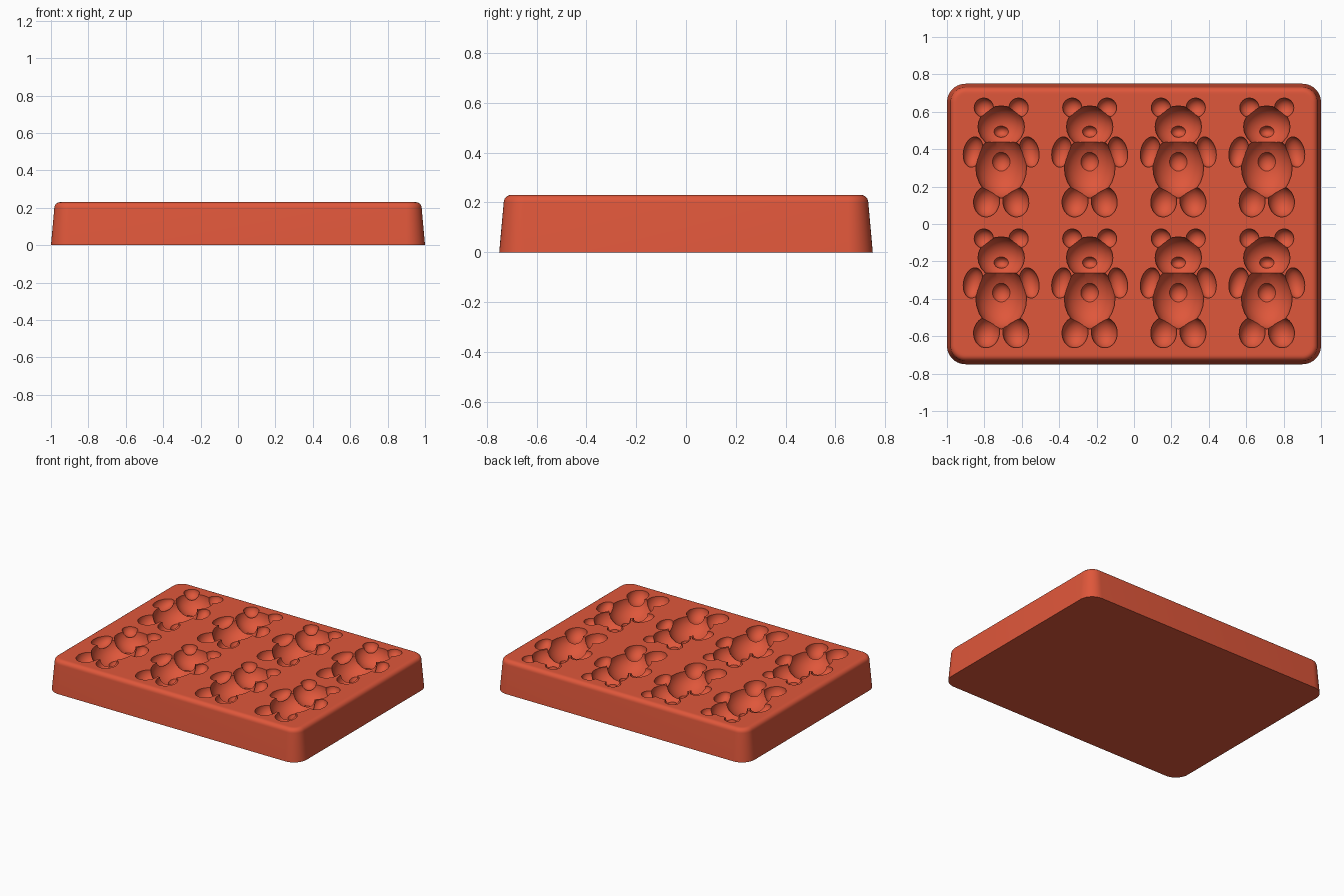
import bpy, bmesh
from math import sin, cos, pi, radians
from mathutils import Matrix, Vector

if "Cube" in bpy.data.objects:
    bpy.data.objects.remove(bpy.data.objects["Cube"])

HALF_X, HALF_Y, HEIGHT, CORNER, EDGE = 1.0, 0.75, 0.23, 0.1, 0.03
SLOPE = 0.018

silicone = bpy.data.materials.new("red silicone")
silicone.use_nodes = True
colour = (0.74, 0.095, 0.043, 1)
silicone.diffuse_color = colour
silicone.node_tree.nodes["Principled BSDF"].inputs["Base Color"].default_value = colour


def make_object(name, bm):
    mesh = bpy.data.meshes.new(name)
    bm.to_mesh(mesh)
    bm.free()
    mesh.materials.append(silicone)
    obj = bpy.data.objects.new(name, mesh)
    bpy.context.collection.objects.link(obj)
    return obj


def combine(target, tool, operation):
    """Apply one boolean and discard the tool."""
    tool.hide_render = True
    modifier = target.modifiers.new("combine", "BOOLEAN")
    modifier.operation = operation
    modifier.solver = "EXACT"
    modifier.object = tool
    bpy.context.view_layer.objects.active = target
    bpy.ops.object.modifier_apply(modifier=modifier.name)
    bpy.data.objects.remove(tool)


def ellipsoid(centre, size, tilt):
    bm = bmesh.new()
    place = (Matrix.Translation(centre) @ Matrix.Rotation(radians(tilt), 4, "Z")
             @ Matrix.Diagonal((*size, 1)))
    bmesh.ops.create_uvsphere(bm, u_segments=24, v_segments=13, radius=1, matrix=place)
    return make_object("bear_cutter", bm)


def rounded_ring(bm, inset, z, steps=10):
    """Rounded rectangle of vertices, pulled in by inset."""
    ring = []
    radius = CORNER - inset
    for quarter, (sx, sy) in enumerate([(1, 1), (-1, 1), (-1, -1), (1, -1)]):
        for i in range(steps + 1):
            a = (quarter + i / steps) * pi / 2
            ring.append(bm.verts.new((sx * (HALF_X - CORNER) + radius * cos(a),
                                      sy * (HALF_Y - CORNER) + radius * sin(a), z)))
    return ring


# Tray: sloping sides, a rounded upper edge and a narrow flat rim
bm = bmesh.new()
profile = [(0, 0)]
for i in range(7):
    a = i / 6 * pi / 2
    profile.append((SLOPE + EDGE * (1 - cos(a)), HEIGHT - EDGE + EDGE * sin(a)))
profile.append((SLOPE + EDGE + 0.01, HEIGHT))
rings = [rounded_ring(bm, inset, z) for inset, z in profile]
for low, high in zip(rings, rings[1:]):
    for i in range(len(low)):
        j = (i + 1) % len(low)
        bm.faces.new((low[i], low[j], high[j], high[i]))
bm.faces.new(rings[-1])
bm.faces.new(rings[0][::-1])
bmesh.ops.recalc_face_normals(bm, faces=bm.faces)
tray = make_object("mould_tray", bm)

# Bear hollow: centre, radii and tilt in degrees of each ellipsoid
parts = [
    ((0, 0.305, 0), (0.137, 0.167, 0.125), 0),         # body
    ((0, 0.52, 0), (0.125, 0.112, 0.11), 0),           # head
    ((0, 0.495, -0.09), (0.04, 0.032, 0.045), 0),      # snout
    ((0, 0.33, -0.1), (0.05, 0.055, 0.045), 0),        # tummy
]
paired = [
    ((0.093, 0.622, 0), (0.052, 0.052, 0.05), 0),      # ear
    ((0.15, 0.385, 0), (0.052, 0.083, 0.055), 12),     # arm
    ((0.078, 0.12, 0), (0.07, 0.083, 0.075), 8),       # leg
]
for (x, y, z), size, tilt in paired:
    parts += [((x, y, z), size, tilt), ((-x, y, z), size, -tilt)]

# Fuse one bear, then repeat it over the tray
bear = ellipsoid(*parts[0])
for part in parts[1:]:
    combine(bear, ellipsoid(*part), "UNION")
bm = bmesh.new()
for column in (-0.71, -0.237, 0.237, 0.71):
    for row in (0, -0.7):
        first = len(bm.verts)
        bm.from_mesh(bear.data)
        bm.verts.ensure_lookup_table()
        bmesh.ops.translate(bm, verts=bm.verts[first:], vec=Vector((column, row, HEIGHT)))
bpy.data.objects.remove(bear)

# Press the bears into the tray
combine(tray, make_object("bear_cutter", bm), "DIFFERENCE")
bpy.ops.object.select_all(action="DESELECT")
tray.select_set(True)
bpy.context.view_layer.objects.active = tray
bpy.ops.object.shade_smooth_by_angle(angle=radians(30))
